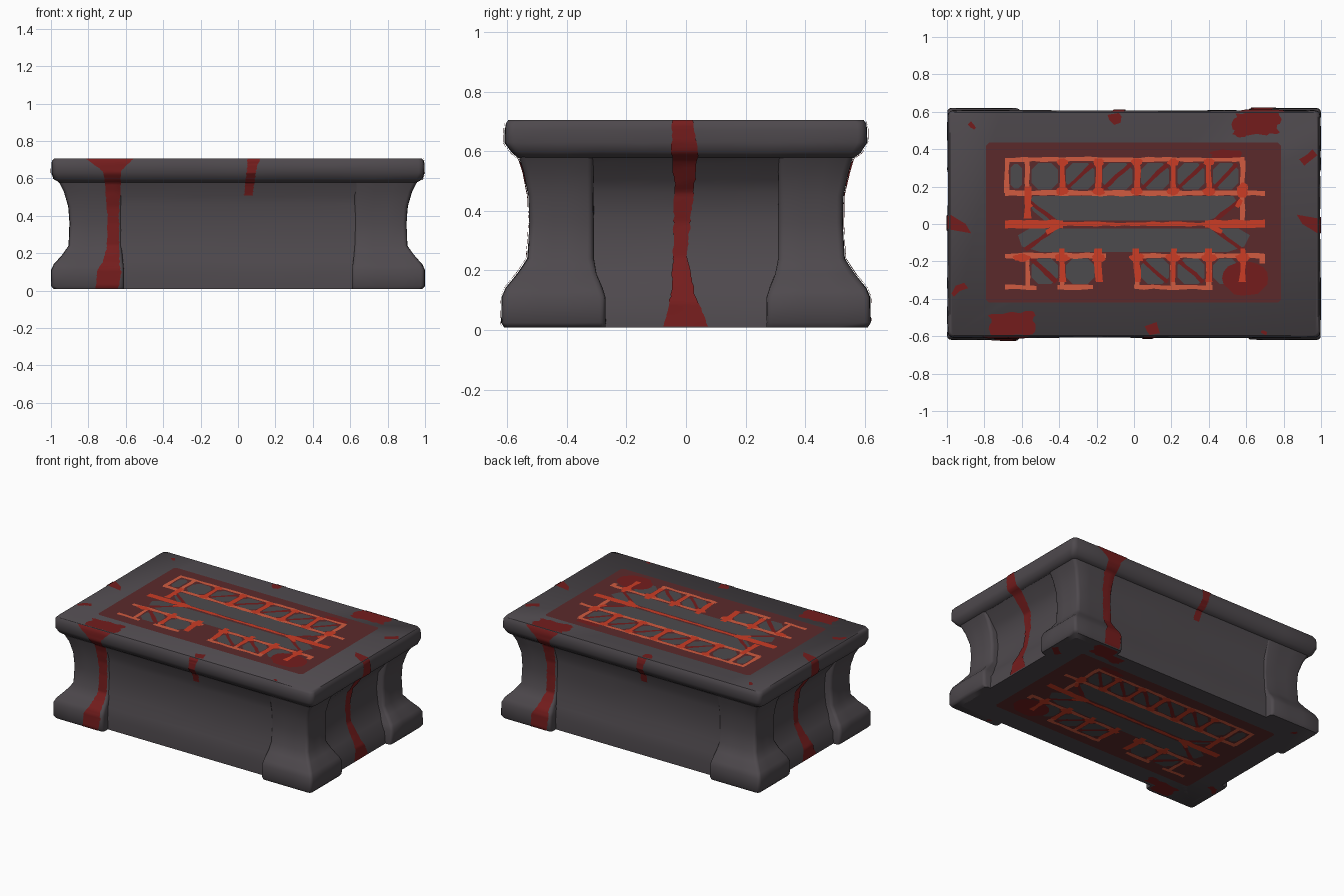
import bpy, bmesh, math, random
from mathutils import Vector
from mathutils.bvhtree import BVHTree

if "Cube" in bpy.data.objects:
    bpy.data.objects.remove(bpy.data.objects["Cube"])

random.seed(4)

def material(name, col):
    m = bpy.data.materials.new(name)
    m.diffuse_color = (*col, 1)
    m.use_nodes = True
    m.node_tree.nodes["Principled BSDF"].inputs["Base Color"].default_value = m.diffuse_color
    return m

STONE = material("dark stone", (0.077, 0.067, 0.075))
PANEL = material("grey panel", (0.073, 0.069, 0.074))
BORDER = material("dull red border", (0.105, 0.023, 0.024))
STAIN = material("dark red stain", (0.175, 0.012, 0.012))
GLOW = material("red orange line", (0.60, 0.046, 0.018))
PALE = material("pale orange line", (0.64, 0.105, 0.050))

solids = []

def finish(name, bm, mat, smooth=False):
    me = bpy.data.meshes.new(name)
    bm.normal_update()
    bm.to_mesh(me)
    bm.free()
    me.materials.append(mat)
    ob = bpy.data.objects.new(name, me)
    bpy.context.collection.objects.link(ob)
    if smooth:
        bpy.ops.object.select_all(action='DESELECT')
        ob.select_set(True)
        bpy.context.view_layer.objects.active = ob
        bpy.ops.object.shade_smooth_by_angle(angle=math.radians(50))
    return ob

def ring(x0, x1, y0, y1, r, n):
    """Rounded rectangle outline with n divisions on each side."""
    corners = [(x1 - r, y0 + r, -90), (x1 - r, y1 - r, 0), (x0 + r, y1 - r, 90), (x0 + r, y0 + r, 180)]
    pts = []
    for i, (cx, cy, a) in enumerate(corners):
        arc = [(cx + r * math.cos(math.radians(a + d)), cy + r * math.sin(math.radians(a + d))) for d in (0, 30, 60, 90)]
        pts += arc
        nx, ny, na = corners[(i + 1) % 4]
        q = (nx + r * math.cos(math.radians(na)), ny + r * math.sin(math.radians(na)))
        p = arc[-1]
        pts += [(p[0] + (q[0] - p[0]) * k / n, p[1] + (q[1] - p[1]) * k / n) for k in range(1, n)]
    return pts

def loft(name, sections, r, n, rough):
    """Stacked outlines (z, x0, x1, y0, y1), slightly worn."""
    bm = bmesh.new()
    rings = []
    for i, (z, *box) in enumerate(sections):
        j = 0 if i in (0, len(sections) - 1) else rough
        rings.append([bm.verts.new((x + random.uniform(-j, j), y + random.uniform(-j, j), z + random.uniform(-j, j)))
                      for x, y in ring(*box, r, n)])
    for a, b in zip(rings, rings[1:]):
        for k in range(len(a)):
            l = (k + 1) % len(a)
            bm.faces.new((a[k], a[l], b[l], b[k]))
    bm.faces.new(rings[-1])
    bm.faces.new(rings[0][::-1])
    ob = finish(name, bm, STONE, True)
    solids.append(ob)

def sym(profile):
    return [(z, -x, x, -y, y) for z, x, y in profile]

# Lid slab
TOP, BOT = 0.706, 0.008
loft("lid_slab", sym([(0.578, .955, .565), (0.597, .985, .585), (0.63, .996, .608), (0.67, .996, .607),
                      (0.692, .994, .604), (TOP, .984, .596)]), 0.03, 8, 0.002)

# Recessed core with a moulding under the lid
loft("core", sym([(BOT, .945, .56), (.09, .94, .56), (.16, .90, .548), (.24, .86, .525), (.36, .85, .519),
                  (.46, .86, .522), (.505, .89, .532), (.56, .93, .55), (.585, .955, .56)]), 0.02, 8, 0.003)

# Corner pillars with flared feet
pillar = [(BOT, .985, .61, 0), (.025, .998, .62, 0), (.11, .998, .618, 0), (.14, .985, .605, .01), (.19, .94, .565, .03),
          (.24, .905, .532, .04), (.36, .90, .525, .04), (.45, .907, .528, .04), (.53, .93, .545, .04), (.585, .96, .562, .04)]
for sx, nx in ((1, "right"), (-1, "left")):
    for sy, ny in ((-1, "front"), (1, "back")):
        secs = []
        for z, x, y, inset in pillar:
            xs = sorted((sx * (0.61 + inset * .3), sx * x))
            ys = sorted((sy * (0.27 + inset), sy * y))
            secs.append((z, *xs, *ys))
        loft(f"pillar_{ny}_{nx}", secs, 0.02, 3, 0.0015)

# Surface lookup for paint near the edges and for the drips
bm = bmesh.new()
for ob in solids:
    bm.from_mesh(ob.data)
tree = BVHTree.FromBMesh(bm)
bm.free()

# ---- Painted top and bottom pattern, as thin layers ----
def bar(x0, y0, x1, y1, w, j=0.004, step=0.05):
    """Ragged painted line made of quads."""
    a, b = Vector((x0, y0)), Vector((x1, y1))
    n = max(2, int((b - a).length / step))
    side = Vector((-(b - a).y, (b - a).x)).normalized()
    rows = []
    for i in range(n + 1):
        p = a.lerp(b, i / n)
        rows.append((p + side * (w / 2 + random.uniform(-j, j)), p - side * (w / 2 + random.uniform(-j, j))))
    return [[r[0], r[1], s[1], s[0]] for r, s in zip(rows, rows[1:])]

def rect(x0, y0, x1, y1, c=0):
    """Rectangle with optional cut corners."""
    return [[(x0 + c, y0), (x1 - c, y0), (x1, y0 + c), (x1, y1 - c), (x1 - c, y1), (x0 + c, y1), (x0, y1 - c), (x0, y0 + c)]
            if c else [(x0, y0), (x1, y0), (x1, y1), (x0, y1)]]

def splat(cx, cy, rx, ry, j=0.3, n=18, p=1.0):
    pts = []
    for i in range(n):
        a, k = i * math.tau / n, 1 - random.uniform(0, j)
        u, v = math.cos(a), math.sin(a)
        pts.append((cx + rx * k * math.copysign(abs(u) ** p, u), cy + ry * k * math.copysign(abs(v) ** p, v)))
    return [[(cx, cy), pts[i], pts[(i + 1) % n]] for i in range(n)]

def paint(name, polys, mat, layer):
    bm = bmesh.new()
    d = 0.0008 * layer
    for p in polys:
        p = [(max(-.982, min(.982, q[0])), max(-.594, min(.594, q[1]))) for q in p]
        area = sum(p[i - 1][0] * p[i][1] - p[i][0] * p[i - 1][1] for i in range(len(p)))
        if abs(area) < 1e-7:
            continue
        p = p if area > 0 else p[::-1]
        bm.faces.new([bm.verts.new((q[0], q[1], TOP + d)) for q in p])
        # underneath only where there is flat stone to carry it
        hits = [tree.ray_cast(Vector((q[0], q[1], -1)), Vector((0, 0, 1)))[0] for q in p]
        if all(h is not None and h.z < BOT + .003 for h in hits):
            bm.faces.new([bm.verts.new((q[0], q[1], BOT - d)) for q in p[::-1]])
    finish(name, bm, mat)

paint("border_field", rect(-.79, -.42, .785, .435, .015), BORDER, 1)

cols = [-.57, -.385, -.19, .015, .21, .40, .58]
cells = rect(-.66, .19, -.60, .32, .02)
for i, (a, b) in enumerate(zip(cols, cols[1:])):
    cells += rect(a + .022, .185, b - .022, .325, .035)
    if i != 2:
        cells += rect(a + .022, -.32, b - .022, -.185, .035)
cells += [[(-.54, .07), (-.48, .02), (.40, .02), (.50, .06), (.55, .12), (.53, .15), (-.54, .15), (-.56, .12)]]
cells += [[(-.62, -.06), (-.56, -.025), (.56, -.025), (.62, -.06), (.59, -.12), (.50, -.15), (-.50, -.15), (-.60, -.12)]]
paint("grey_panels", cells, PANEL, 2)

# Stains, splashes and diagonal scratches
stains = splat(.60, -.29, .13, .10, .12) + splat(.49, .37, .10, .035)
for s in (1, -1):
    stains += splat(s * .655, s * .535, .14, .07, .25, 24, .6) + splat(s * .70, s * .56, .09, .05, .2, 18, .6)
    stains += splat(s * .57, s * .49, .05, .03)
    stains += [[(s * .985, -s * .05), (s * .985, s * .03), (s * .87, s * .05), (s * .90, 0)]]
    stains += bar(s * .90, s * .325, s * .97, s * .38, .035, .012)
    stains += bar(-s * .11, s * .594, -s * .09, s * .535, .05, .012)
stains += bar(-.88, .54, -.85, .51, .02) + bar(.68, -.575, .71, -.585, .02)
for i, (a, b) in enumerate(zip(cols, cols[1:])):
    if i:
        stains += bar(a + .02, .185, b - .03, .32, .022)
    if i in (0, 3, 4):
        stains += bar(a + .02, -.185, b - .03, -.31, .022)
for s in (1, -1):
    stains += bar(s * .42, .01, s * .57, .13, .022) + bar(s * .42, -.02, s * .58, -.14, .022)
paint("stains", stains, STAIN, 3)

# Pale rails and uprights
rails = bar(-.69, .345, .59, .345, .022) + bar(-.69, .165, .70, .165, .028)
rails += bar(-.69, -.17, -.15, -.17, .028) + bar(0, -.17, .70, -.17, .026)
rails += bar(-.69, -.338, -.52, -.338, .022) + bar(-.41, -.338, -.22, -.338, .022) + bar(0, -.338, .42, -.338, .022)
rails += bar(-.68, .165, -.68, .34, .024)
for x in (-.57, -.385, .015, .21, .40):
    rails += bar(x, -.17, x, -.335, .026)
rails += bar(-.57, .165, -.57, .34, .024) + bar(.58, .02, .58, .34, .026)
rails += rect(.67, -.21, .70, -.16)
paint("pale_rails", rails, PALE, 4)

# Brighter red lines
lines = bar(-.69, 0, -.38, 0, .042) + bar(-.40, 0, .40, 0, .02) + bar(.38, 0, .70, 0, .042)
for x in cols[1:6]:
    lines += bar(x, .16, x, .35, .032, .007) + splat(x, .175, .04, .025) + splat(x, .33, .035, .025)
for x in cols[1:]:
    lines += bar(x, -.13, x, -.31, .032, .008) + splat(x, -.18, .045, .028)
lines += bar(-.57, .03, -.57, .20, .034, .007) + splat(.58, .18, .035, .05) + splat(-.60, -.18, .055, .025)
for s in (1, -1):
    lines += bar(s * .40, -.01, s * .47, -.045, .024) + bar(s * .55, .09, s * .575, .13, .02)
paint("red_lines", lines, GLOW, 5)

# ---- Drips that run down the sides, laid on the stone by ray casting ----
def drip(name, axis, sign, path, steps=70):
    """path: (z, centre, width) from top down; axis is the facing axis."""
    bm = bmesh.new()
    rows = []
    d = Vector((-sign, 0, 0)) if axis == 0 else Vector((0, -sign, 0))
    for i in range(steps + 1):
        z = path[0][0] + (path[-1][0] - path[0][0]) * i / steps
        for (z0, c0, w0), (z1, c1, w1) in zip(path, path[1:]):
            if z0 >= z >= z1 - 1e-6:
                t = (z0 - z) / (z0 - z1)
                c, w = c0 + (c1 - c0) * t, w0 + (w1 - w0) * t
                break
        row = []
        for k in (-.5, -.25, 0, .25, .5):
            u = c + w * k + (random.uniform(-.003, .003) if abs(k) == .5 else 0)
            o = Vector((sign * 2, u, z)) if axis == 0 else Vector((u, sign * 2, z))
            hit = tree.ray_cast(o, d)
            row.append(bm.verts.new(hit[0] - d * 0.003 + hit[1] * 0.002))
        rows.append(row)
    for a, b in zip(rows, rows[1:]):
        for k in range(4):
            f = bm.faces.new((a[k], b[k], b[k + 1], a[k + 1]))
            f.normal_update()
            if f.normal.dot(d) > 0:
                f.normal_flip()
    finish(name, bm, STAIN, True)

long_drip = [(.704, -.685, .25), (.675, -.68, .18), (.64, -.675, .10), (.58, -.67, .085), (.40, -.668, .06),
             (.23, -.668, .065), (.15, -.68, .09), (.10, -.69, .13), (.012, -.70, .12)]
short_drip = [(.704, .085, .07), (.66, .075, .05), (.59, .065, .05), (.51, .055, .045)]
side_drip = [(.704, -.01, .07), (.60, -.005, .09), (.50, -.005, .07), (.25, -.02, .045), (.12, -.01, .08), (.012, 0, .15)]
for s, label in ((-1, "front"), (1, "back")):
    drip(label + "_long_drip", 1, s, [(z, -s * c, w) for z, c, w in long_drip])
    drip(label + "_short_drip", 1, s, [(z, -s * c, w) for z, c, w in short_drip])
for s, label in ((1, "right"), (-1, "left")):
    drip(label + "_drip", 0, s, [(z, s * c, w) for z, c, w in side_drip])
